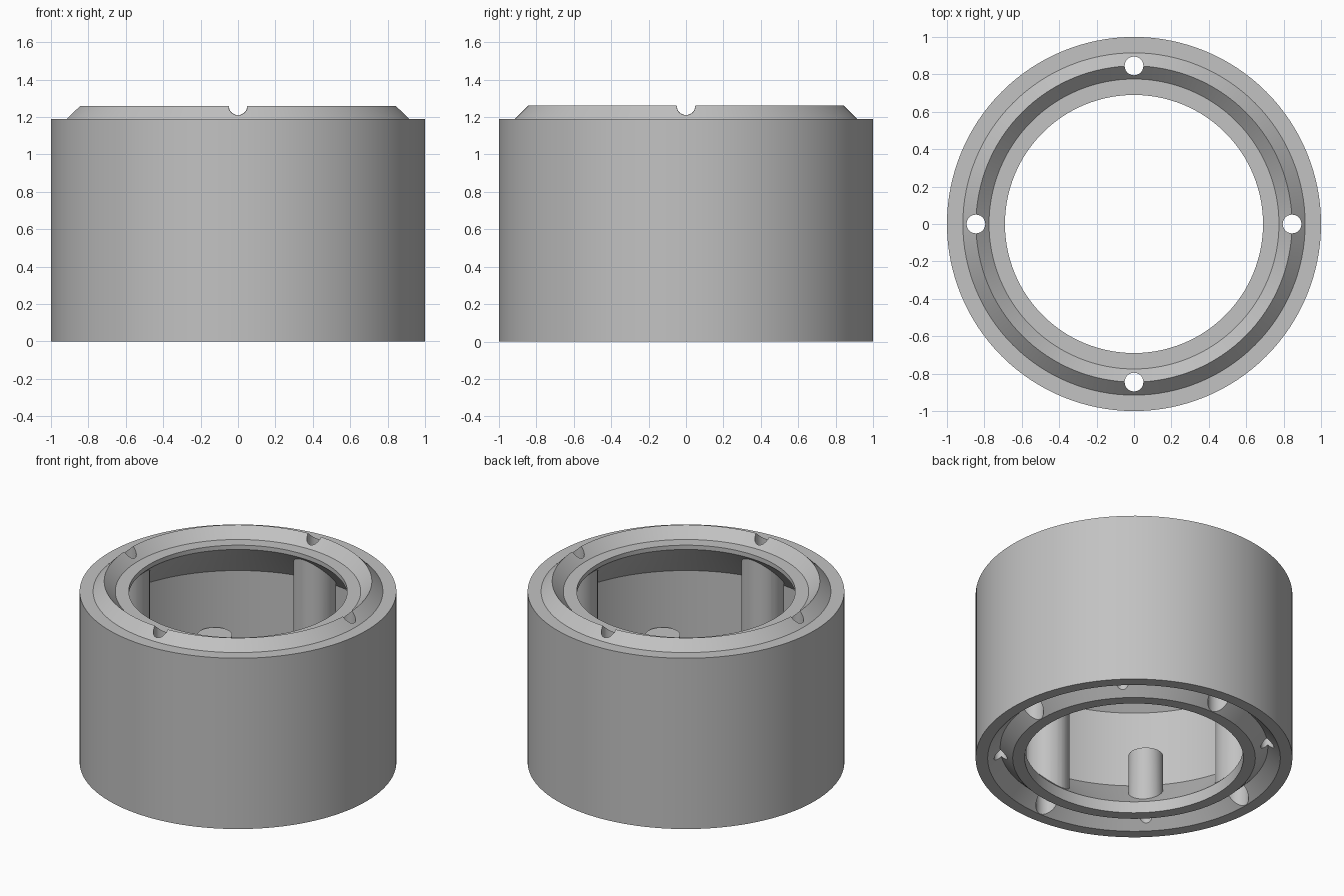
import bpy, bmesh
from math import cos, sin, pi, radians

cube = bpy.data.objects.get("Cube")
if cube:
    bpy.data.objects.remove(cube, do_unlink=True)

grey = bpy.data.materials.new("plain_grey")
grey.use_nodes = True
colour = (0.54, 0.54, 0.54, 1)
grey.diffuse_color = colour
grey.node_tree.nodes["Principled BSDF"].inputs["Base Color"].default_value = colour

PITCH = 0.845      # radius of the ridge and of the post circle


def lathe(name, profile, segments, centre=(0, 0)):
    """Revolve a closed (radius, z) outline around a vertical axis."""
    bm = bmesh.new()
    rings = []
    for i in range(segments):
        a = 2 * pi * i / segments
        rings.append([bm.verts.new((centre[0] + r * cos(a), centre[1] + r * sin(a), z))
                      for r, z in profile])
    n = len(profile)
    for i, ring in enumerate(rings):
        nxt = rings[(i + 1) % segments]
        for j in range(n):
            k = (j + 1) % n
            bm.faces.new((ring[j], nxt[j], nxt[k], ring[k]))
    return finish(name, bm)


def posts(name, radius, bottom, top, start):
    """Four vertical cylinders spaced evenly on the pitch circle."""
    bm = bmesh.new()
    for i in range(4):
        a = radians(start + 90 * i)
        made = bmesh.ops.create_cone(bm, cap_ends=True, segments=32, radius1=radius,
                                     radius2=radius, depth=top - bottom)
        bmesh.ops.translate(bm, verts=made["verts"],
                            vec=(PITCH * cos(a), PITCH * sin(a), (top + bottom) / 2))
    return finish(name, bm)


def finish(name, bm):
    bmesh.ops.recalc_face_normals(bm, faces=bm.faces)
    mesh = bpy.data.meshes.new(name)
    bm.to_mesh(mesh)
    bm.free()
    mesh.materials.append(grey)
    obj = bpy.data.objects.new(name, mesh)
    bpy.context.collection.objects.link(obj)
    return obj


def combine(target, other, operation):
    """Apply a boolean and drop the helper."""
    bpy.context.view_layer.objects.active = target
    mod = target.modifiers.new("combine", "BOOLEAN")
    mod.operation = operation
    mod.solver = "EXACT"
    mod.object = other
    bpy.ops.object.modifier_apply(modifier=mod.name)
    bpy.data.objects.remove(other, do_unlink=True)


# Hollow ring: top ridge, sloped inner flanges, matching groove below
ring = lathe("ring_housing", [
    (1, 0), (1, 1.19), (0.915, 1.19), (PITCH, 1.26), (0.775, 1.19),
    (0.69, 1.19), (0.69, 1.16), (0.965, 0.885), (0.965, 0.355),
    (0.69, 0.08), (0.69, 0), (0.766, 0), (PITCH, 0.079), (0.924, 0)], 128)

# Full-height screw pillars and short pegs between them
combine(ring, posts("screw_pillars", 0.135, 0.1, 1.14, 0), "UNION")
combine(ring, posts("short_pegs", 0.11, 0.12, 0.5, 45), "UNION")

# Screw holes, wider bores from below, small blind holes in the pegs
combine(ring, posts("screw_holes", 0.05, -0.1, 1.4, 0), "DIFFERENCE")
combine(ring, posts("wide_bores", 0.077, -0.1, 0.3, 0), "DIFFERENCE")
combine(ring, posts("peg_holes", 0.042, -0.1, 0.4, 45), "DIFFERENCE")

bpy.ops.object.select_all(action="DESELECT")
ring.select_set(True)
bpy.context.view_layer.objects.active = ring
bpy.ops.object.shade_smooth_by_angle(angle=radians(30))
